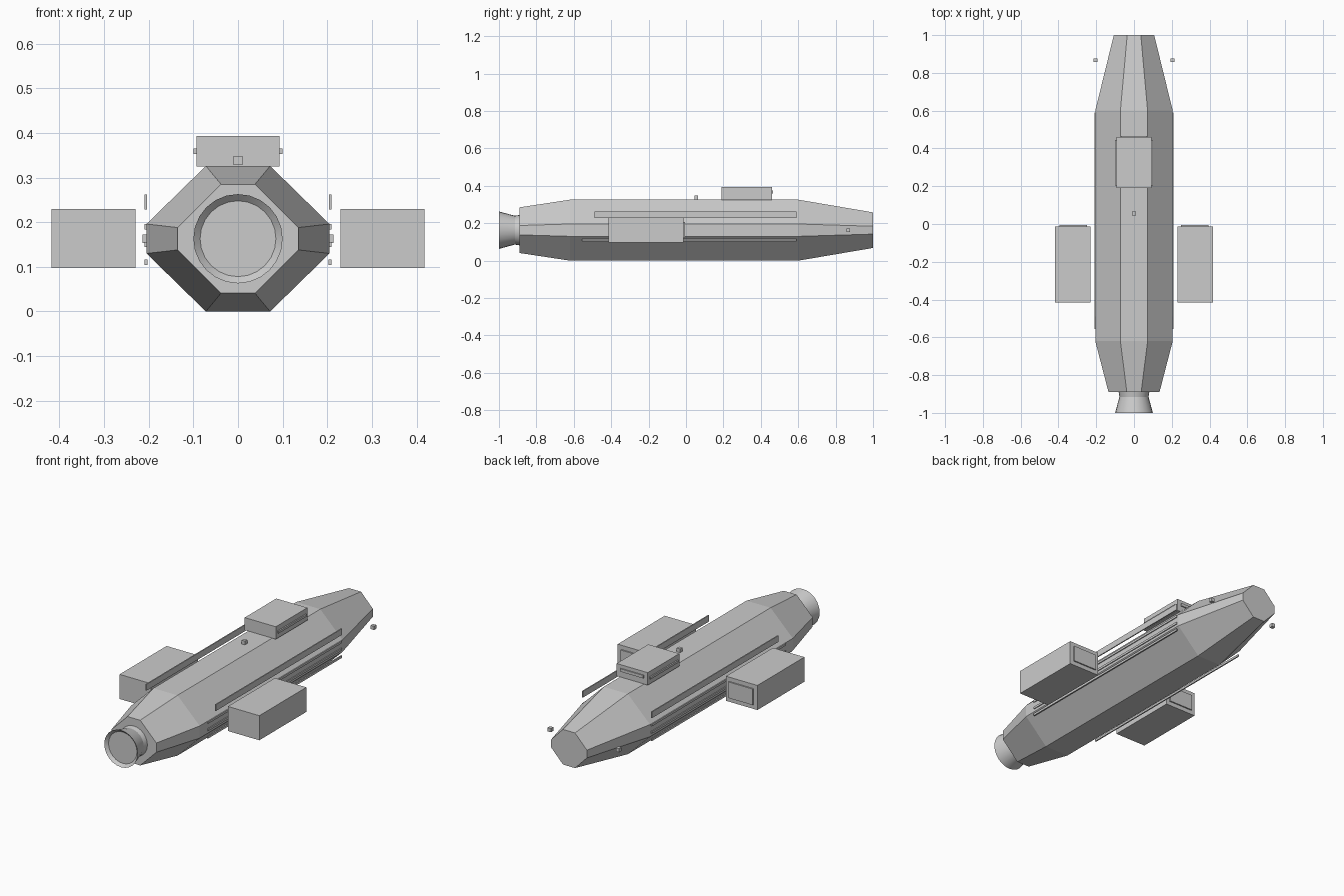
import bpy, bmesh, math

cube = bpy.data.objects.get("Cube")
if cube:
    bpy.data.objects.remove(cube, do_unlink=True)

grey = bpy.data.materials.new("light_grey")
grey.use_nodes = True
grey.diffuse_color = (0.6, 0.6, 0.6, 1)
grey.node_tree.nodes["Principled BSDF"].inputs["Base Color"].default_value = (0.6, 0.6, 0.6, 1)
MID_Z = 0.163


def add_object(name, bm):
    bmesh.ops.recalc_face_normals(bm, faces=bm.faces)
    mesh = bpy.data.meshes.new(name)
    bm.to_mesh(mesh)
    bm.free()
    mesh.materials.append(grey)
    obj = bpy.data.objects.new(name, mesh)
    bpy.context.scene.collection.objects.link(obj)
    return obj


def box(name, x, y, z):
    """Box from (low, high) ranges on each axis."""
    bm = bmesh.new()
    bmesh.ops.create_cube(bm, size=1)
    for v in bm.verts:
        for axis, (low, high) in enumerate((x, y, z)):
            v.co[axis] = (low + high) / 2 + v.co[axis] * (high - low)
    return add_object(name, bm)


def pair(name, x, y, z):
    """Mirrored left and right boxes."""
    box("left_" + name, x, y, z)
    box("right_" + name, (-x[1], -x[0]), y, z)


def loft(name, rings):
    """Skin a list of equal point rings and cap both ends."""
    bm = bmesh.new()
    loops = [[bm.verts.new(p) for p in ring] for ring in rings]
    n = len(loops[0])
    for a, b in zip(loops, loops[1:]):
        for i in range(n):
            j = (i + 1) % n
            bm.faces.new((a[i], a[j], b[j], b[i]))
    bm.faces.new(loops[0])
    bm.faces.new(loops[-1])
    return add_object(name, bm)


def octagon(y, top_w, side_w, half_h, side_h):
    quarter = [(top_w, half_h), (side_w, side_h)]
    right = quarter + [(x, -z) for x, z in reversed(quarter)]
    ring = right + [(-x, -z) for x, z in right]
    return [(x, y, MID_Z + z) for x, z in ring]


def circle(y, r, n=24):
    return [(r * math.cos(math.tau * i / n), y, MID_Z + r * math.sin(math.tau * i / n))
            for i in range(n)]


# Tapered eight-sided hull
loft("hull", [octagon(-0.89, 0.038, 0.135, 0.122, 0.025),
              octagon(-0.62, 0.072, 0.205, 0.163, 0.033),
              octagon(0.6, 0.072, 0.205, 0.163, 0.033),
              octagon(1.0, 0.036, 0.107, 0.095, 0.021)])

# Flared engine nozzle with a shallow dished mouth
nozzle = loft("engine_nozzle", [circle(-0.88, 0.083), circle(-0.915, 0.077),
                                circle(-1.0, 0.1), circle(-0.985, 0.085)])
for face in nozzle.data.polygons:
    face.use_smooth = len(face.vertices) == 4
nozzle.data.set_sharp_from_angle(angle=math.radians(20))

# Side pods with raised rear panels
pair("pod", (0.23, 0.418), (-0.415, -0.013), (0.097, 0.23))
pair("pod_panel", (0.25, 0.395), (-0.014, -0.006), (0.12, 0.207))

# Dorsal module with side strips and rear panel
box("dorsal_module", (-0.093, 0.093), (0.19, 0.46), (0.325, 0.393))
pair("module_strip", (0.092, 0.1), (0.205, 0.445), (0.353, 0.365))
box("module_panel", (-0.07, 0.07), (0.459, 0.466), (0.358, 0.374))

# Long side strips and pipes
pair("side_strip", (0.204, 0.21), (-0.49, 0.59), (0.228, 0.262))
for i, z in enumerate((0.11, 0.15, 0.19)):
    pair(f"side_pipe_{i + 1}", (0.203, 0.21), (-0.555, 0.59), (z - 0.006, z + 0.006))

# Small sensor blocks
box("top_sensor", (-0.01, 0.01), (0.045, 0.065), (0.328, 0.348))
pair("nose_sensor", (0.194, 0.214), (0.857, 0.877), (0.153, 0.173))
